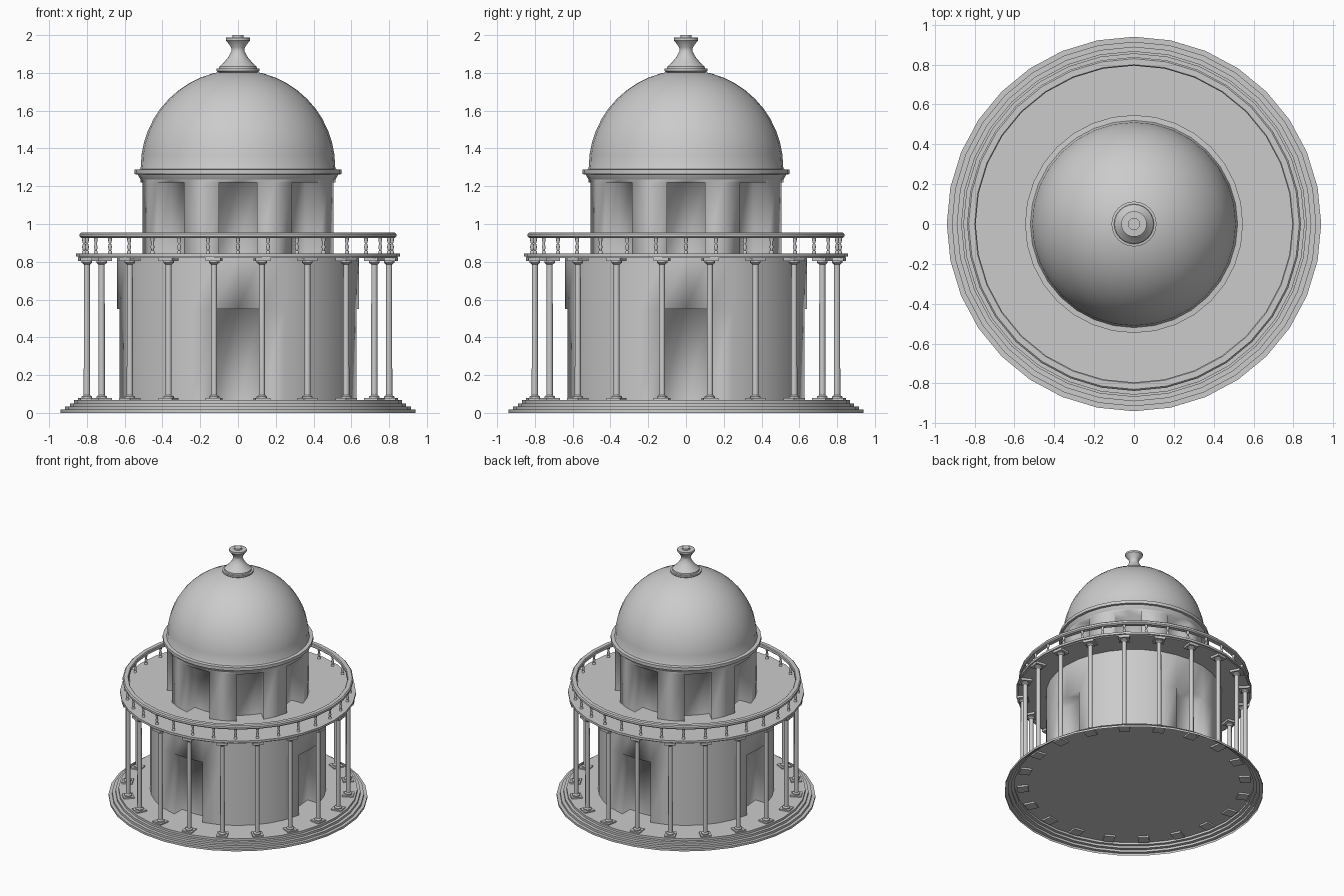
import bpy, bmesh, math
from mathutils import Matrix, Vector

SEGMENTS = 32

cube = bpy.data.objects.get("Cube")
if cube:
    bpy.data.objects.remove(cube, do_unlink=True)

stone = bpy.data.materials.new("grey stone")
stone.use_nodes = True
colour = (0.6, 0.6, 0.6, 1)
stone.diffuse_color = colour
stone.node_tree.nodes["Principled BSDF"].inputs["Base Color"].default_value = colour


def finish(bm, name, sharp_angle=35):
    """Turn a bmesh into a smooth object; no sharp angle means fully smooth."""
    bmesh.ops.recalc_face_normals(bm, faces=bm.faces)
    mesh = bpy.data.meshes.new(name)
    bm.to_mesh(mesh)
    bm.free()
    mesh.materials.append(stone)
    mesh.shade_smooth()
    if sharp_angle:
        mesh.set_sharp_from_angle(angle=math.radians(sharp_angle))
    obj = bpy.data.objects.new(name, mesh)
    bpy.context.collection.objects.link(obj)
    return obj


def lathe(bm, profile, segments=SEGMENTS, closed=False):
    """Spin a (radius, height) profile around the z axis."""
    verts = [bm.verts.new((r, 0, z)) for r, z in profile]
    pairs = list(zip(verts, verts[1:]))
    if closed:
        pairs.append((verts[-1], verts[0]))
    edges = [bm.edges.new(p) for p in pairs]
    bmesh.ops.spin(bm, geom=verts + edges, cent=(0, 0, 0), axis=(0, 0, 1),
                   angle=math.tau, steps=segments, use_merge=False)
    bmesh.ops.remove_doubles(bm, verts=bm.verts, dist=0.0001)


def block(bm, width, bottom, top):
    """Square plate centred on the z axis."""
    matrix = Matrix.Translation((0, 0, (bottom + top) / 2)) @ Matrix.Diagonal(
        (width, width, top - bottom, 1))
    bmesh.ops.create_cube(bm, size=1, matrix=matrix)


def ring_of(obj, count, radius, offset=0):
    """Place linked copies of an object in a circle, each turned outward."""
    for i in range(count):
        copy = obj
        if i:
            copy = obj.copy()
            bpy.context.collection.objects.link(copy)
        angle = math.tau * (i + offset) / count
        copy.location = (radius * math.cos(angle), radius * math.sin(angle), 0)
        copy.rotation_euler.z = angle


def drum(name, radius, bottom, lintel, top, openings, depth):
    """Round wall with evenly spaced recesses pushed in from its faces."""
    bm = bmesh.new()
    lathe(bm, [(radius, bottom), (radius, lintel), (radius, top)])
    for i in range(openings):
        angle = math.tau * i / openings
        out = Vector((math.cos(angle), math.sin(angle), 0))
        bm.normal_update()
        faces = []
        for f in bm.faces:
            c = f.calc_center_median()
            flat = Vector((c.x, c.y, 0))
            if (c.z < lintel and abs(f.normal.z) < 0.1 and flat.length > radius * 0.98
                    and flat.angle(out) < math.tau / SEGMENTS):
                faces.append(f)
        new = bmesh.ops.extrude_face_region(bm, geom=faces)["geom"]
        for f in faces:
            if f.is_valid:
                bm.faces.remove(f)
        bmesh.ops.translate(bm, vec=out * -depth,
                            verts=[v for v in new if isinstance(v, bmesh.types.BMVert)])
    # remove the strips lying on the floor
    for f in list(bm.faces):
        if all(abs(v.co.z - bottom) < 0.001 for v in f.verts):
            bm.faces.remove(f)
    return finish(bm, name, sharp_angle=None)


# Stepped base, open underneath
bm = bmesh.new()
steps = []
for i, radius in enumerate((0.94, 0.915, 0.89, 0.868)):
    steps += [(radius, i * 0.017), (radius, (i + 1) * 0.017)]
lathe(bm, steps + [(0, 0.068)])
finish(bm, "stepped_base")

# Walls of both storeys
drum("lower_wall", 0.64, 0.068, 0.55, 0.825, 4, 0.1)
drum("upper_wall", 0.515, 0.845, 1.22, 1.25, 8, 0.1)

# Balcony floor
bm = bmesh.new()
lathe(bm, [(0, 0.82), (0.845, 0.82), (0.845, 0.828), (0.857, 0.828),
           (0.857, 0.845), (0, 0.845)])
finish(bm, "balcony_floor")

# Balcony handrail
bm = bmesh.new()
lathe(bm, [(0.795, 0.93), (0.8, 0.925), (0.83, 0.925), (0.838, 0.933),
           (0.838, 0.948), (0.83, 0.956), (0.8, 0.956), (0.795, 0.95)], closed=True)
finish(bm, "handrail")

# Balusters
bm = bmesh.new()
lathe(bm, [(0.011, 0.843), (0.011, 0.855), (0.006, 0.86), (0.011, 0.878),
           (0.006, 0.896), (0.01, 0.912), (0.011, 0.927)], segments=8)
ring_of(finish(bm, "baluster", 50), SEGMENTS, 0.815)

# Columns with square feet and capitals
bm = bmesh.new()
block(bm, 0.08, 0.055, 0.078)
block(bm, 0.08, 0.803, 0.822)
lathe(bm, [(0.028, 0.078), (0.028, 0.086), (0.017, 0.094), (0.016, 0.785),
           (0.028, 0.795), (0.028, 0.804)], segments=12)
ring_of(finish(bm, "column"), 20, 0.81, 0.5)

# Dome with its cornice
bm = bmesh.new()
dome = [(0.515, 1.235), (0.525, 1.25), (0.53, 1.262), (0.547, 1.264),
        (0.547, 1.288), (0.52, 1.29)]
for i in range(13):
    a = math.pi / 2 * i / 12
    dome.append((0.515 * math.cos(a), 1.3 + 0.515 * math.sin(a)))
dome[-1] = (0, 1.815)
lathe(bm, dome)
finish(bm, "dome")

# Finial
bm = bmesh.new()
lathe(bm, [(0.1, 1.8), (0.113, 1.81), (0.113, 1.822), (0.1, 1.824), (0.098, 1.834),
           (0.075, 1.855), (0.05, 1.885), (0.034, 1.915), (0.036, 1.935),
           (0.058, 1.965), (0.064, 1.972), (0.064, 1.986), (0.03, 1.988),
           (0.03, 2.0), (0, 2.0)], segments=24)
finish(bm, "finial")
